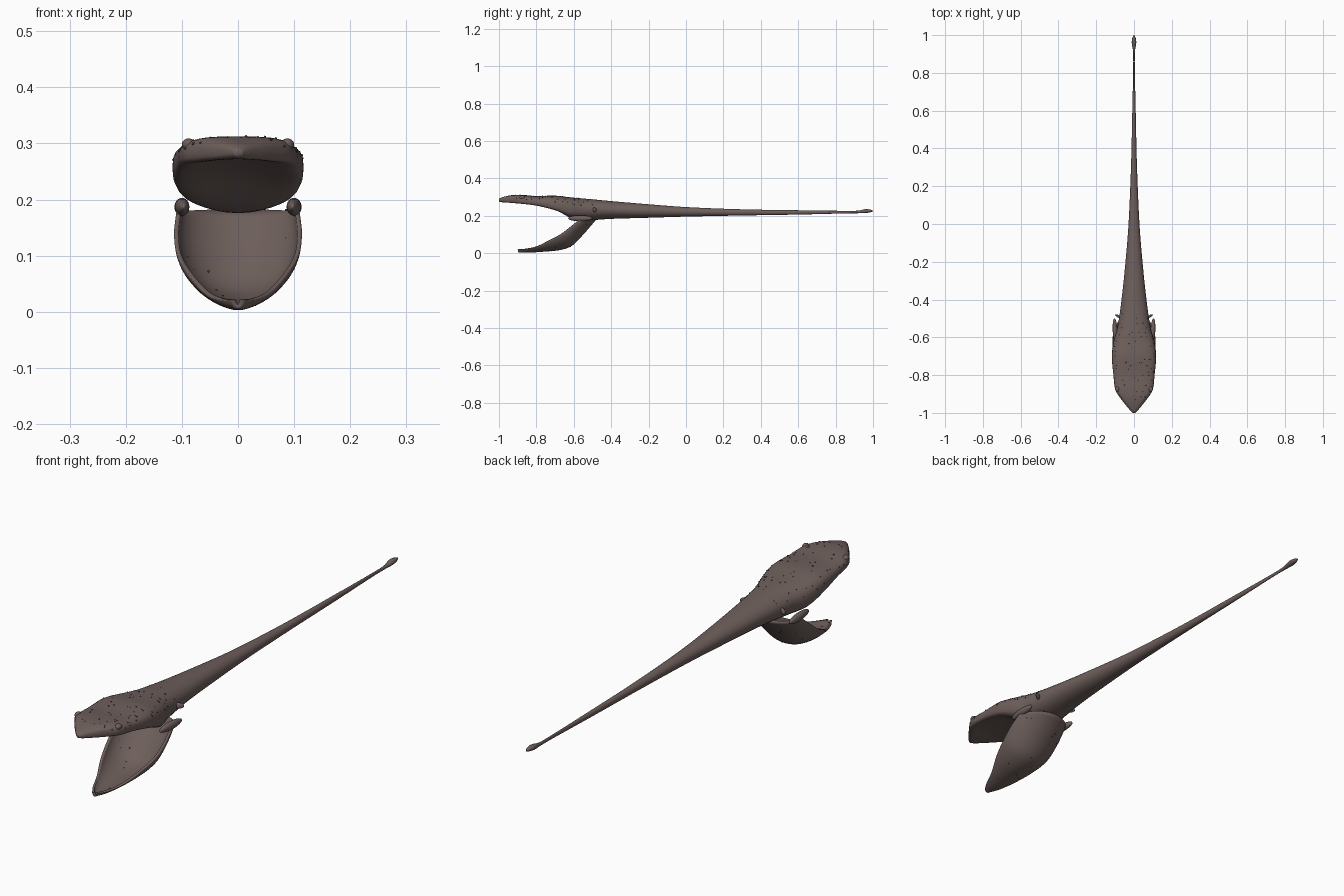
import bpy, bmesh, math, random
from mathutils import Vector

if "Cube" in bpy.data.objects:
    bpy.data.objects.remove(bpy.data.objects["Cube"])

skin = bpy.data.materials.new("skin")
skin.diffuse_color = (0.155, 0.115, 0.105, 1)
skin.use_nodes = True
skin.node_tree.nodes["Principled BSDF"].inputs["Base Color"].default_value = skin.diffuse_color
dark = bpy.data.materials.new("dark_spots")
dark.diffuse_color = (0.07, 0.05, 0.048, 1)
dark.use_nodes = True
dark.node_tree.nodes["Principled BSDF"].inputs["Base Color"].default_value = dark.diffuse_color


def finish(ob, mat=skin):
    ob.data.materials.append(mat)
    for p in ob.data.polygons:
        p.use_smooth = True
    return ob


def make(name, bm, mat=skin):
    bmesh.ops.recalc_face_normals(bm, faces=bm.faces)
    me = bpy.data.meshes.new(name)
    bm.to_mesh(me)
    bm.free()
    ob = bpy.data.objects.new(name, me)
    bpy.context.collection.objects.link(ob)
    return finish(ob, mat)


def dense(rows, steps):
    """Smooth interpolation between stations (monotone-ish Catmull-Rom)."""
    out = []
    for i in range(len(rows) - 1):
        a, b = rows[max(i - 1, 0)], rows[i]
        c, d = rows[i + 1], rows[min(i + 2, len(rows) - 1)]
        ha, hb, hc = (max(math.dist(p[:2], q[:2]), 1e-6) for p, q in ((a, b), (b, c), (c, d)))
        for s in range(steps):
            t = s / steps
            row = []
            for k in range(len(b)):
                mb = (c[k] - a[k]) / (ha + hb) * hb if i else c[k] - b[k]
                mc = (d[k] - b[k]) / (hb + hc) * hb if i < len(rows) - 2 else c[k] - b[k]
                row.append((2*t**3 - 3*t*t + 1) * b[k] + (t**3 - 2*t*t + t) * mb
                           + (3*t*t - 2*t**3) * c[k] + (t**3 - t*t) * mc)
            out.append(row)
    return out + [list(rows[-1])]


def bridge(bm, rings, closed):
    for r, q in zip(rings, rings[1:]):
        n = len(r)
        for j in range(n if closed else n - 1):
            bm.faces.new((r[j], r[(j + 1) % n], q[(j + 1) % n], q[j]))


# Body stations: y, top z, bottom z, half width, squareness power, palate hollow
BODY = [(-1, .291, .277, .008, 1, 0), (-.985, .299, .27, .022, .8, .1),
        (-.93, .311, .258, .066, .6, .3), (-.88, .312, .25, .098, .55, .4),
        (-.8, .306, .238, .109, .6, .4), (-.7, .308, .206, .117, .65, .35),
        (-.62, .299, .178, .108, .75, .1), (-.55, .293, .176, .088, .9, 0),
        (-.4, .279, .184, .066, 1, 0), (-.2, .262, .19, .045, 1, 0),
        (0, .247, .196, .029, 1, 0), (.3, .235, .202, .016, 1, 0),
        (.6, .23, .207, .009, 1, 0), (.85, .227, .213, .004, 1, 0),
        (.92, .228, .214, .006, 1, 0), (.96, .236, .215, .012, 1, 0),
        (.985, .234, .219, .009, 1, 0), (1, .228, .224, .002, 1, 0)]


def body_point(row, a):
    y, top, bot, w, p, hollow = row
    c, s = math.cos(a), math.sin(a)
    x = w * math.copysign(abs(c) ** p, c)
    mid, h = (top + bot) / 2, (top - bot) / 2
    z = mid + h * math.copysign(abs(s) ** max(p, .7), s)
    if s < 0:
        z += hollow * 2 * h * max(0, 1 - (x / w) ** 2)
    return Vector((x, y, z))


rows = dense(BODY, 6)
bm = bmesh.new()
rings = [[bm.verts.new(body_point(r, 2 * math.pi * j / 32)) for j in range(32)] for r in rows]
bridge(bm, rings, True)
bm.faces.new(rings[0])
bm.faces.new(rings[-1])
make("head_body_and_tail", bm)

# Lower jaw pouch stations: rim y, z, half width, keel y, z
JAW = [(-.898, .021, .006, -.896, .009), (-.86, .023, .03, -.85, .007),
       (-.8, .035, .056, -.755, .013), (-.73, .07, .087, -.67, .022),
       (-.67, .102, .105, -.61, .045), (-.62, .14, .11, -.55, .105),
       (-.575, .177, .106, -.485, .18)]


def jaw_point(row, a):
    y, z, w, ky, kz = row
    s = abs(math.sin(a)) ** 1.1
    return Vector((w * math.cos(a), y + (ky - y) * s, z + (kz - z) * s))


jrows = dense(JAW, 6)
bm = bmesh.new()
rings = [[bm.verts.new(jaw_point(r, math.pi * j / 24)) for j in range(25)] for r in jrows]
bridge(bm, rings, False)
jaw = make("lower_jaw_pouch", bm)
sol = jaw.modifiers.new("thickness", "SOLIDIFY")
sol.thickness = .008
sol.offset = 0


def ball(name, loc, scale, rot=(0, 0, 0), mat=skin):
    bpy.ops.mesh.primitive_uv_sphere_add(segments=20, ring_count=12, location=loc, rotation=rot)
    ob = bpy.context.object
    ob.name = name
    ob.scale = scale
    return finish(ob, mat)


# Paired parts: jaw hinge lobes, eyes and small side fins
for side, s in (("left", -1), ("right", 1)):
    ball(side + "_hinge_lobe", (s * .1, -.565, .187), (.013, .065, .016), (0, 0, s * -.05))
    ball(side + "_eye", (s * .088, -.875, .298), (.012, .015, .011))
    ball(side + "_fin", (s * .08, -.49, .232), (.022, .007, .012), (0, 0, s * .5))

# Skin spots scattered on the head and the jaw
random.seed(4)
bm = bmesh.new()


def spot(p):
    r = random.uniform(.0015, .003)
    for v in bmesh.ops.create_icosphere(bm, subdivisions=1, radius=r)["verts"]:
        v.co += p


for i in range(90):
    spot(body_point(random.choice(rows[10:46]), random.uniform(.15, math.pi - .15)))
for i in range(40):
    p = jaw_point(random.choice(jrows[6:]), random.uniform(.3, math.pi - .3))
    spot(p + Vector((0, .003, -.003)) * random.choice((-1, 1)))
make("skin_spots", bm, dark)
